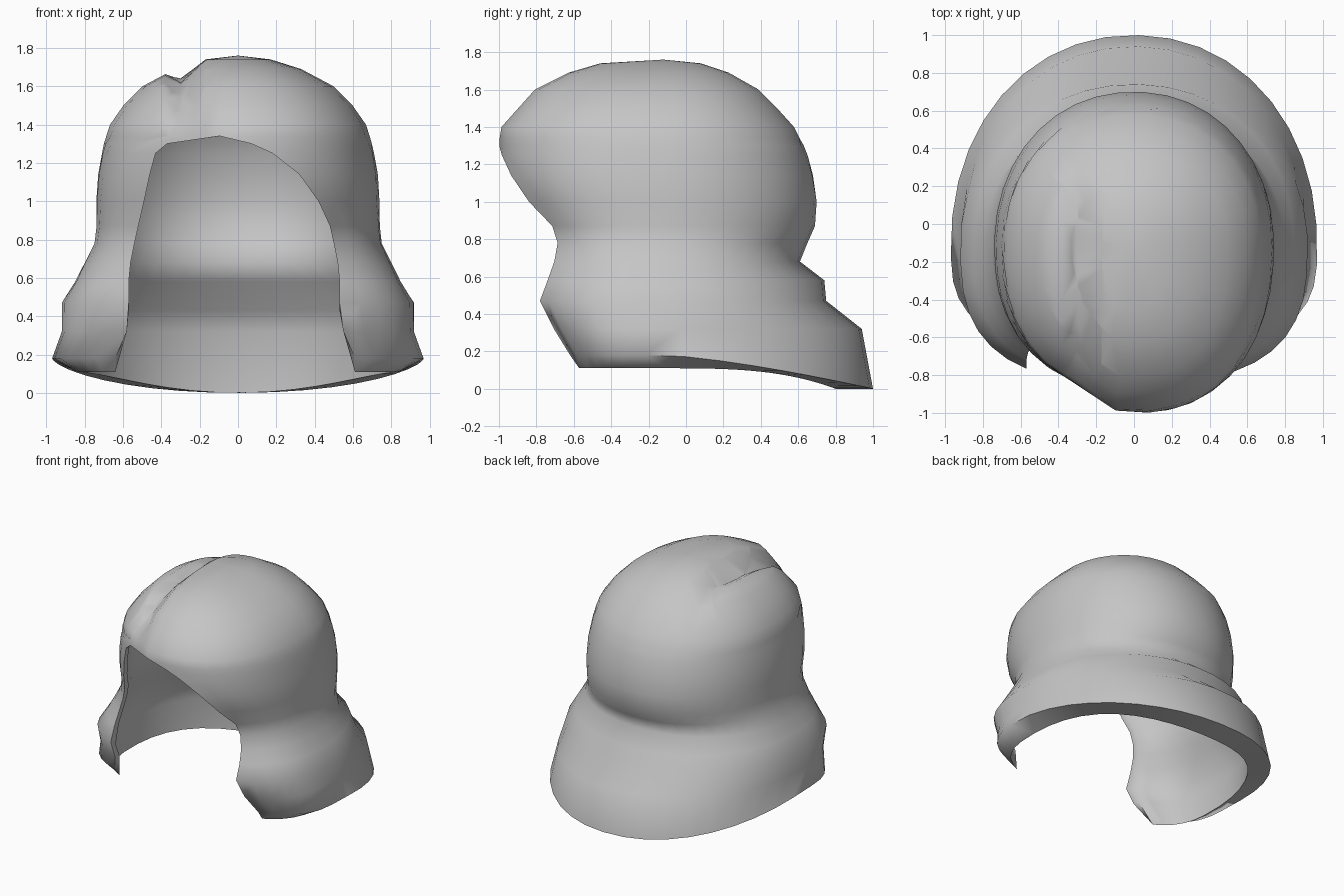
import bpy, bmesh
from math import sin, cos, asin, pi, radians, copysign, hypot

cube = bpy.data.objects.get("Cube")
if cube:
    bpy.data.objects.remove(cube)

mat = bpy.data.materials.new("mid_grey")
mat.use_nodes = True
grey = (0.56, 0.56, 0.56, 1)
mat.diffuse_color = grey
mat.node_tree.nodes["Principled BSDF"].inputs["Base Color"].default_value = grey

COLUMNS = 32
CENTRE_Y = -0.12
BACK_POWER = 2.1
CROWN_POWER = 2.35
WALL = 0.035

# Closed crown: height, half width, front reach, back reach
crown = [
    (1.76, 0.001, 0.001, 0.001),
    (1.74, 0.17, 0.34, 0.20),
    (1.69, 0.33, 0.51, 0.35),
    (1.60, 0.50, 0.69, 0.51),
    (1.50, 0.60, 0.78, 0.61),
    (1.40, 0.67, 0.87, 0.70),
    (1.34, 0.69, 0.88, 0.73),
]
# Open sides: as above, then front squareness and the two opening edges
sides = [
    (1.30, 0.70, 0.88, 0.75, 2.35, -0.37, 0.07),
    (1.25, 0.71, 0.88, 0.77, 2.35, -0.43, 0.18),
    (1.14, 0.73, 0.87, 0.80, 2.35, -0.46, 0.32),
    (1.00, 0.74, 0.82, 0.82, 2.35, -0.49, 0.42),
    (0.87, 0.74, 0.72, 0.81, 2.35, -0.52, 0.48),
    (0.78, 0.75, 0.69, 0.77, 2.4, -0.54, 0.50),
    (0.68, 0.80, 0.69, 0.73, 2.5, -0.56, 0.52),
    (0.58, 0.85, 0.70, 0.86, 2.7, -0.57, 0.53),
    (0.47, 0.92, 0.72, 0.87, 2.8, -0.57, 0.53),
    (0.32, 0.92, 0.64, 1.06, 2.9, -0.58, 0.55),
    (0.18, 0.97, 0.55, 1.12, 3.0, -0.64, 0.61),
]
# Inside of the thick lower roll, matching the last rings of the sides
roll_inside = [
    (0.68, 0.76, 0.65, 0.69),
    (0.58, 0.80, 0.66, 0.73),
    (0.43, 0.86, 0.67, 0.88),
    (0.32, 0.86, 0.60, 0.92),
    (0.11, 0.84, 0.53, 0.92),
]


def power(value, exponent):
    return copysign(abs(value) ** exponent, value)


def clamp(value):
    return min(1, max(0, value))


def ring(z, width, front, back, squareness, x_right, x_left):
    """Points round the head from one edge of the opening to the other."""
    start = asin(power(x_left / width, squareness / 2))
    end = 2 * pi + asin(power(x_right / width, squareness / 2))
    # the hem dips to the ground at the back
    drop = z if z < 0.2 else 0
    dip_power = 1.3 if z > 0.15 else 3
    points = []
    for j in range(COLUMNS + 1):
        t = start + (end - start) * j / COLUMNS
        n, reach = (squareness, front) if cos(t) > 0 else (BACK_POWER, back)
        x = width * power(sin(t), 2 / n)
        y = CENTRE_Y - reach * power(cos(t), 2 / n)
        # the smaller lobe beside the parting is set back
        if y < CENTRE_Y:
            set_back = 0.13 * clamp((-x - 0.08) / 0.22) * clamp((z - 0.8) / 0.25)
            y += (CENTRE_Y - y) * set_back
        points.append((x, y, z - drop * max(0, -cos(t)) ** dip_power))
    return points


def closed(z, width, front, back):
    seam = -0.14 * width
    return (z, width, front, back, CROWN_POWER, seam, seam)


def inset(reaches):
    return [max(0.001, r - WALL) for r in reaches]


outer = [closed(*level) for level in crown] + sides
inner = [closed(z - WALL * (z - 1.34) / 0.42, *inset(r)) for z, *r in crown]
for level in sides[:-len(roll_inside)]:
    inner.append((level[0], *inset(level[1:4]), *level[4:]))
for inside, level in zip(roll_inside, sides[-len(roll_inside):]):
    inner.append((*inside, *level[4:]))

# Outer and inner walls, joined along the hem and the opening
bm = bmesh.new()
outer_rows, inner_rows = [
    [[bm.verts.new(p) for p in ring(*level)] for level in levels]
    for levels in (outer, inner)
]


def strip(upper, lower):
    for j in range(len(upper) - 1):
        bm.faces.new((lower[j], lower[j + 1], upper[j + 1], upper[j]))


for rows in (outer_rows, inner_rows):
    for upper, lower in zip(rows, rows[1:]):
        strip(upper, lower)
strip(outer_rows[-1], inner_rows[-1])
first_open = len(crown) - 1
for column in (0, -1):
    strip([row[column] for row in outer_rows[first_open:]],
          [row[column] for row in inner_rows[first_open:]])
bmesh.ops.remove_doubles(bm, verts=bm.verts, dist=0.004)

# Parting: cut lines along the crown and sink a valley between them
PART_X, LEFT_SLOPE, RIGHT_SLOPE, DEPTH = -0.3, 0.08, 0.13, 0.08
for x in (PART_X - LEFT_SLOPE, PART_X, PART_X + RIGHT_SLOPE):
    faces = [f for f in bm.faces if f.calc_center_median().z > 1.36]
    edges = {e for f in faces for e in f.edges}
    verts = {v for f in faces for v in f.verts}
    bmesh.ops.bisect_plane(bm, geom=faces + list(edges) + list(verts),
                           plane_co=(x, 0, 0), plane_no=(1, 0, 0), dist=0.001)
for v in bm.verts:
    offset = v.co.x - PART_X
    slope = RIGHT_SLOPE if offset > 0 else LEFT_SLOPE
    valley = max(0, 1 - abs(offset) / slope)
    fade = clamp((0.35 - v.co.y) / 0.5) * clamp((v.co.z - 1.36) / 0.22)
    sink = DEPTH * valley * fade
    dy, dz = v.co.y - CENTRE_Y, v.co.z - 1.0
    length = hypot(dy, dz)
    v.co.y -= sink * dy / length
    v.co.z -= sink * dz / length
bmesh.ops.recalc_face_normals(bm, faces=bm.faces)

mesh = bpy.data.meshes.new("hair_shell")
bm.to_mesh(mesh)
bm.free()
mesh.materials.append(mat)
hair = bpy.data.objects.new("hair_shell", mesh)
bpy.context.collection.objects.link(hair)

bpy.ops.object.select_all(action="DESELECT")
hair.select_set(True)
bpy.context.view_layer.objects.active = hair
bpy.ops.object.shade_smooth_by_angle(angle=radians(82))
